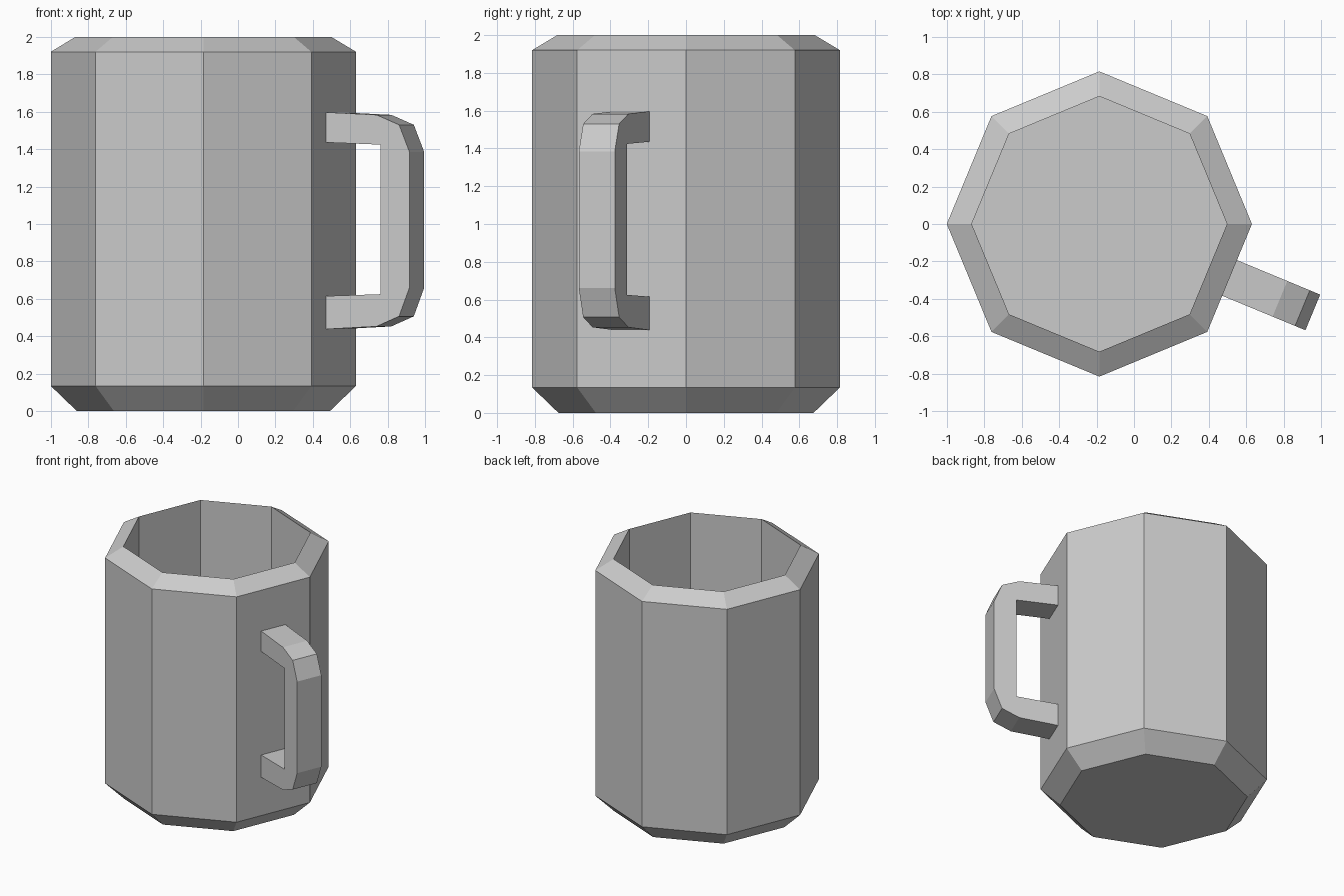
import bpy, bmesh
from math import pi, cos, sin
from mathutils import Matrix

if "Cube" in bpy.data.objects:
    bpy.data.objects.remove(bpy.data.objects["Cube"])

CX = -0.185   # mug axis
SIDES = 8


def finish(name, bm):
    bmesh.ops.recalc_face_normals(bm, faces=bm.faces)
    mesh = bpy.data.meshes.new(name)
    bm.to_mesh(mesh)
    bm.free()
    ob = bpy.data.objects.new(name, mesh)
    bpy.context.collection.objects.link(ob)
    return ob


# Mug body: one octagonal wall from outer base over the rim to the inner floor
profile = [(0.675, 0), (0.815, 0.135), (0.815, 1.92), (0.682, 2.0), (0.682, 0.135)]
bm = bmesh.new()
rings = [[bm.verts.new((CX + r * cos(2 * pi * i / SIDES), r * sin(2 * pi * i / SIDES), z))
          for i in range(SIDES)] for r, z in profile]
for a, b in zip(rings, rings[1:]):
    for i in range(SIDES):
        j = (i + 1) % SIDES
        bm.faces.new((a[i], a[j], b[j], b[i]))
bm.faces.new(rings[0])
bm.faces.new(rings[-1])
finish("mug_body", bm)

# Handle: (distance from axis, z) outer and inner paths, swept to a flat-sided strap
outer = [(0.745, 1.597), (1.044, 1.583), (1.174, 1.53), (1.234, 1.385),
         (1.234, 0.66), (1.174, 0.507), (1.044, 0.453), (0.745, 0.438)]
inner = [(0.745, 0.615), (1.066, 0.625), (1.066, 1.424), (0.745, 1.436)]
half_width = 0.103
bm = bmesh.new()
face = bm.faces.new([bm.verts.new((d, -half_width, z)) for d, z in outer + inner])
ext = bmesh.ops.extrude_face_region(bm, geom=[face], use_keep_orig=True)
moved = [g for g in ext["geom"] if isinstance(g, bmesh.types.BMVert)]
bmesh.ops.translate(bm, verts=moved, vec=(0, 2 * half_width, 0))
# Turn it to the middle of the front-right wall panel
bm.transform(Matrix.Translation((CX, 0, 0)) @ Matrix.Rotation(-pi / SIDES, 4, 'Z'))
finish("handle", bm)
